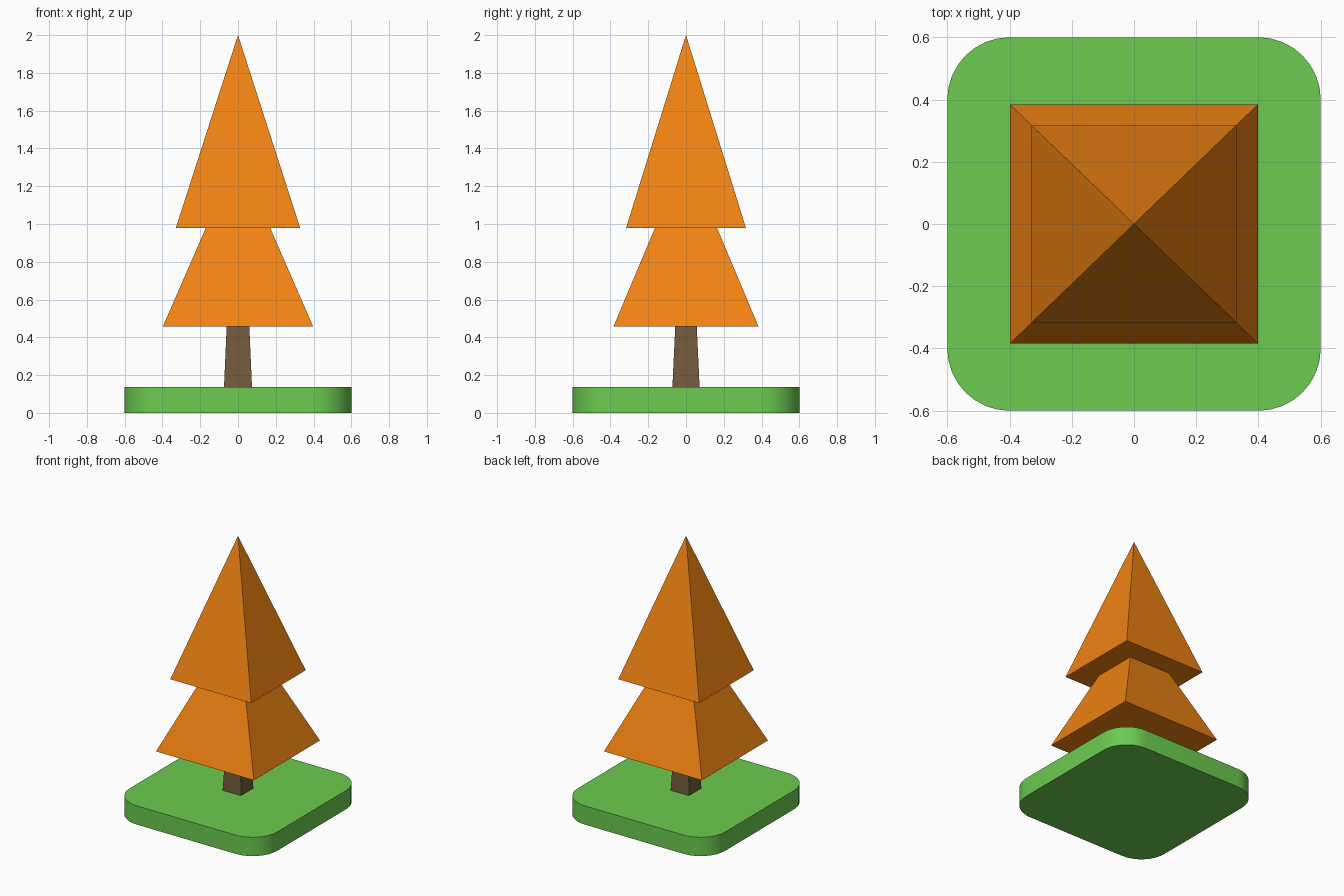
import bpy, bmesh
from math import sin, cos, pi

if "Cube" in bpy.data.objects:
    bpy.data.objects.remove(bpy.data.objects["Cube"])


def material(name, color):
    m = bpy.data.materials.new(name)
    m.diffuse_color = (*color, 1)
    m.use_nodes = True
    m.node_tree.nodes["Principled BSDF"].inputs["Base Color"].default_value = m.diffuse_color
    return m


def rect(hx, hy, z):
    return [(-hx, -hy, z), (hx, -hy, z), (hx, hy, z), (-hx, hy, z)]


def loft(name, rings, mat, cap_bottom=True, cap_top=True, tip=None):
    """Skin equal-sized rings bottom to top, optionally ending in a point."""
    bm = bmesh.new()
    loops = [[bm.verts.new(p) for p in ring] for ring in rings]
    n = len(loops[0])
    for a, b in zip(loops, loops[1:]):
        for i in range(n):
            j = (i + 1) % n
            bm.faces.new((a[i], a[j], b[j], b[i]))
    if cap_bottom:
        bm.faces.new(loops[0][::-1])
    if tip:
        t = bm.verts.new(tip)
        for i in range(n):
            bm.faces.new((loops[-1][i], loops[-1][(i + 1) % n], t))
    elif cap_top:
        bm.faces.new(loops[-1])
    me = bpy.data.meshes.new(name)
    bm.to_mesh(me)
    bm.free()
    me.materials.append(mat)
    ob = bpy.data.objects.new(name, me)
    bpy.context.collection.objects.link(ob)
    return ob


green = material("grass", (0.15, 0.60, 0.08))
brown = material("bark", (0.17, 0.107, 0.045))
orange = material("leaves", (0.87, 0.225, 0.006))

# Rounded square ground slab
half, radius, seg = 0.6, 0.2, 8
outline = []
for k, (sx, sy) in enumerate([(1, 1), (-1, 1), (-1, -1), (1, -1)]):
    for i in range(seg + 1):
        a = pi / 2 * (k + i / seg)
        outline.append((sx * (half - radius) + radius * cos(a),
                        sy * (half - radius) + radius * sin(a)))
base = loft("ground_base", [[(x, y, z) for x, y in outline] for z in (0, 0.138)], green)
bpy.context.view_layer.objects.active = base
base.select_set(True)
bpy.ops.object.shade_smooth_by_angle(angle=pi / 6)

# Tapered square trunk
loft("trunk", [rect(0.074, 0.072, 0.138), rect(0.06, 0.057, 0.457)], brown,
     cap_bottom=False, cap_top=False)

# Two-tier foliage with flat undersides, as one skin: trunk hole to tip
loft("foliage", [rect(0.06, 0.057, 0.457), rect(0.398, 0.384, 0.457),
                 rect(0.17, 0.164, 0.98), rect(0.329, 0.317, 0.98)], orange,
     cap_bottom=False, tip=(0, 0, 2))
